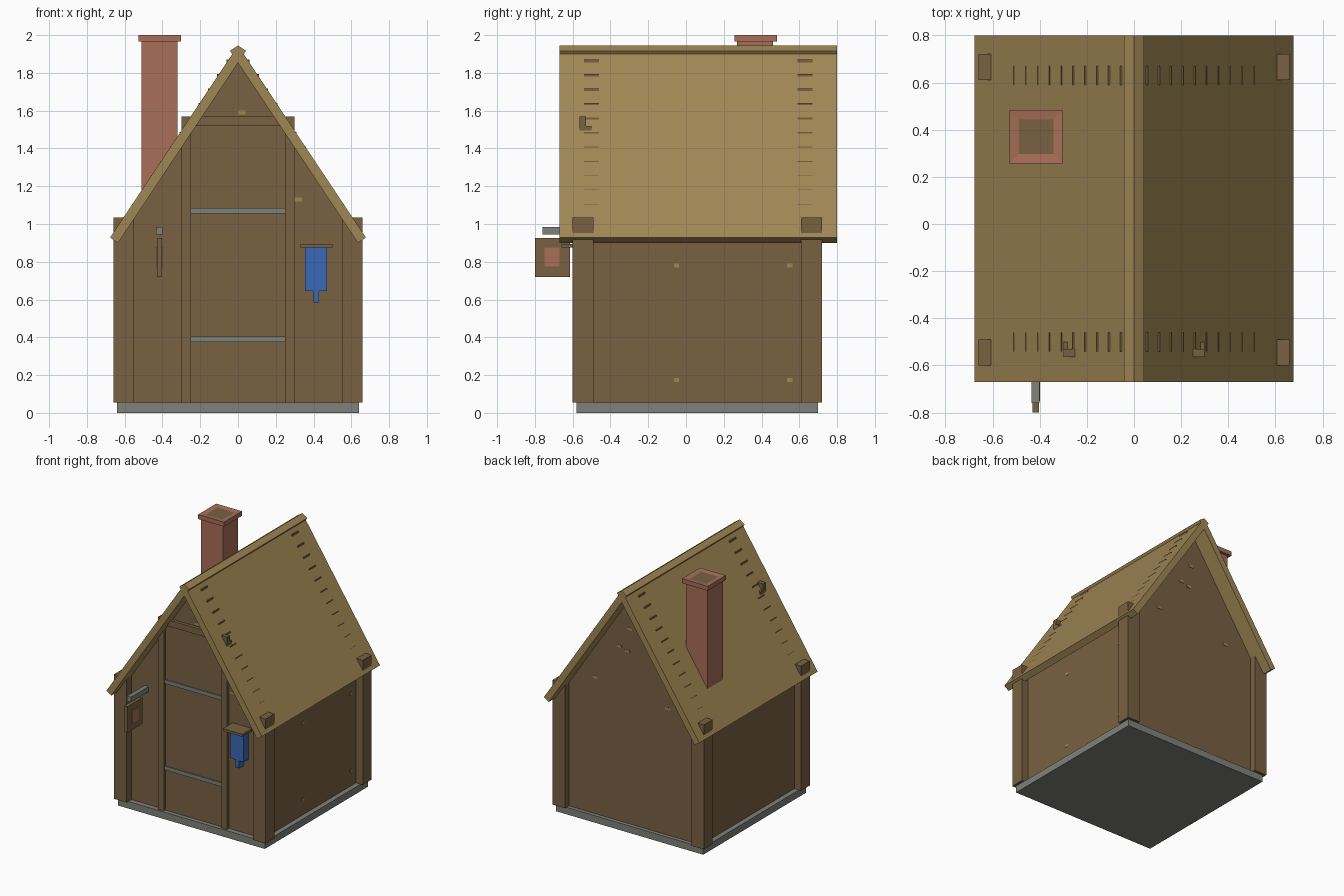
import bpy, bmesh

cube = bpy.data.objects.get("Cube")
if cube:
    bpy.data.objects.remove(cube, do_unlink=True)


def material(name, rgb):
    lin = [((c / 255 + 0.055) / 1.055) ** 2.4 for c in rgb] + [1.0]
    m = bpy.data.materials.new(name)
    m.use_nodes = True
    m.diffuse_color = lin
    bsdf = m.node_tree.nodes["Principled BSDF"]
    bsdf.inputs["Base Color"].default_value = lin
    bsdf.inputs["Roughness"].default_value = 0.9
    return m


WOOD = material("brown wood", (120, 97, 66))
ROOF = material("straw roof", (160, 135, 84))
STONE = material("grey stone", (127, 129, 122))
BRICK = material("red brick", (168, 110, 88))
BLUE = material("blue cloth", (58, 104, 184))


def finish(name, bm, *mats):
    bmesh.ops.recalc_face_normals(bm, faces=bm.faces)
    me = bpy.data.meshes.new(name)
    bm.to_mesh(me)
    bm.free()
    for m in mats:
        me.materials.append(m)
    ob = bpy.data.objects.new(name, me)
    bpy.context.collection.objects.link(ob)
    return ob


def prism(name, mat, profile, y0, y1):
    """Extrude an xz outline along y."""
    bm = bmesh.new()
    face = bm.faces.new([bm.verts.new((x, y0, z)) for x, z in profile])
    ext = bmesh.ops.extrude_face_region(bm, geom=[face])
    verts = [v for v in ext["geom"] if isinstance(v, bmesh.types.BMVert)]
    bmesh.ops.translate(bm, verts=verts, vec=(0, y1 - y0, 0))
    return finish(name, bm, mat)


def box(name, mat, x, y, z):
    return prism(name, mat, [(x[0], z[0]), (x[1], z[0]), (x[1], z[1]), (x[0], z[1])], *y)


# Stone base
box("base", STONE, (-0.64, 0.64), (-0.58, 0.70), (0, 0.055))

# Gable walls built of stacked boards whose corners poke through the roof
steps = [(0.06 + 0.05 * i, 1.87 - 0.0765 * i) for i in range(11)] + [(0.60, 1.03)]
right_edge = [(0.60, 0.055)]
for i in range(11, -1, -1):
    w, z = steps[i]
    right_edge.append((w, z))
    if i:
        right_edge.append((steps[i - 1][0], z))
outline = right_edge + [(-x, z) for x, z in reversed(right_edge)]
prism("front_wall", WOOD, outline, -0.54, -0.46)
prism("back_wall", WOOD, outline, 0.59, 0.67)

# Mirrored parts: side walls, corner posts, roof slabs, door posts
for s, side in ((-1, "right"), (1, "left")):
    def span(a, b):
        return tuple(sorted((s * a, s * b)))
    box(f"{side}_wall", WOOD, span(0.52, 0.60), (-0.50, 0.63), (0.055, 0.96))
    for end, y in (("front", (-0.60, -0.49)), ("back", (0.61, 0.72))):
        box(f"{end}_{side}_post", WOOD, span(0.55, 0.66), y, (0.055, 1.035))
    # Slabs cross at the ridge
    slab = [(0, 1.945), (-0.042, 1.917), (0.635, 0.90), (0.677, 0.928)]
    prism(f"{side}_roof", ROOF, [(s * x, z) for x, z in slab], -0.67, 0.80)
    box(f"{side}_door_post", WOOD, span(0.25, 0.30), (-0.565, -0.50), (0.055, 1.52))

# Door with two metal straps
box("door_lintel", WOOD, (-0.30, 0.30), (-0.565, -0.53), (1.52, 1.57))
box("door", WOOD, (-0.25, 0.25), (-0.547, -0.50), (0.055, 1.52))
for name, z in (("lower", 0.39), ("upper", 1.07)):
    box(f"{name}_door_strap", STONE, (-0.25, 0.25), (-0.556, -0.54), (z - 0.015, z + 0.015))

# Chimney with a flue opening inset in its cap
box("chimney", BRICK, (-0.51, -0.32), (0.27, 0.46), (0.95, 1.965))
bm = bmesh.new()
bmesh.ops.create_cube(bm, size=1)
for v in bm.verts:
    v.co = (-0.415 + v.co.x * 0.225, 0.37 + v.co.y * 0.225, 1.9825 + v.co.z * 0.035)
top = max(bm.faces, key=lambda f: f.calc_center_median().z)
bmesh.ops.inset_region(bm, faces=[top], thickness=0.056)
top.material_index = 1
bmesh.ops.translate(bm, verts=top.verts, vec=(0, 0, -0.005))
finish("chimney_cap", bm, BRICK, WOOD)

# Hanging sign on a bracket
box("sign_bracket", STONE, (-0.435, -0.40), (-0.76, -0.53), (0.945, 0.985))
box("sign_board", WOOD, (-0.43, -0.402), (-0.80, -0.615), (0.72, 0.925))
for name, x in (("right", (-0.434, -0.429)), ("left", (-0.403, -0.398))):
    box(f"sign_{name}_panel", BRICK, x, (-0.75, -0.67), (0.775, 0.875))

# Blue banner under a small shelf
box("banner_shelf", WOOD, (0.33, 0.50), (-0.66, -0.53), (0.875, 0.895))
box("banner", BLUE, (0.355, 0.47), (-0.60, -0.53), (0.645, 0.875))
box("banner_tab", BLUE, (0.40, 0.43), (-0.60, -0.53), (0.585, 0.645))

# Small straw patches on the walls
for i, (x, z) in enumerate(((0.02, 1.59), (0.32, 1.13), (0.04, 1.41), (0.11, 1.43), (-0.31, 1.05))):
    ends = [("back", 0.668, 0.673)] + ([("front", -0.543, -0.538)] if i < 2 else [])
    for name, y0, y1 in ends:
        box(f"{name}_patch_{i}", ROOF, (x - 0.02, x + 0.02), (y0, y1), (z - 0.01, z + 0.01))
for i, (y, z) in enumerate(((-0.05, 0.78), (0.55, 0.78), (-0.05, 0.175), (0.55, 0.175))):
    box(f"left_patch_{i}", ROOF, (0.598, 0.603), (y - 0.014, y + 0.014), (z - 0.011, z + 0.011))
